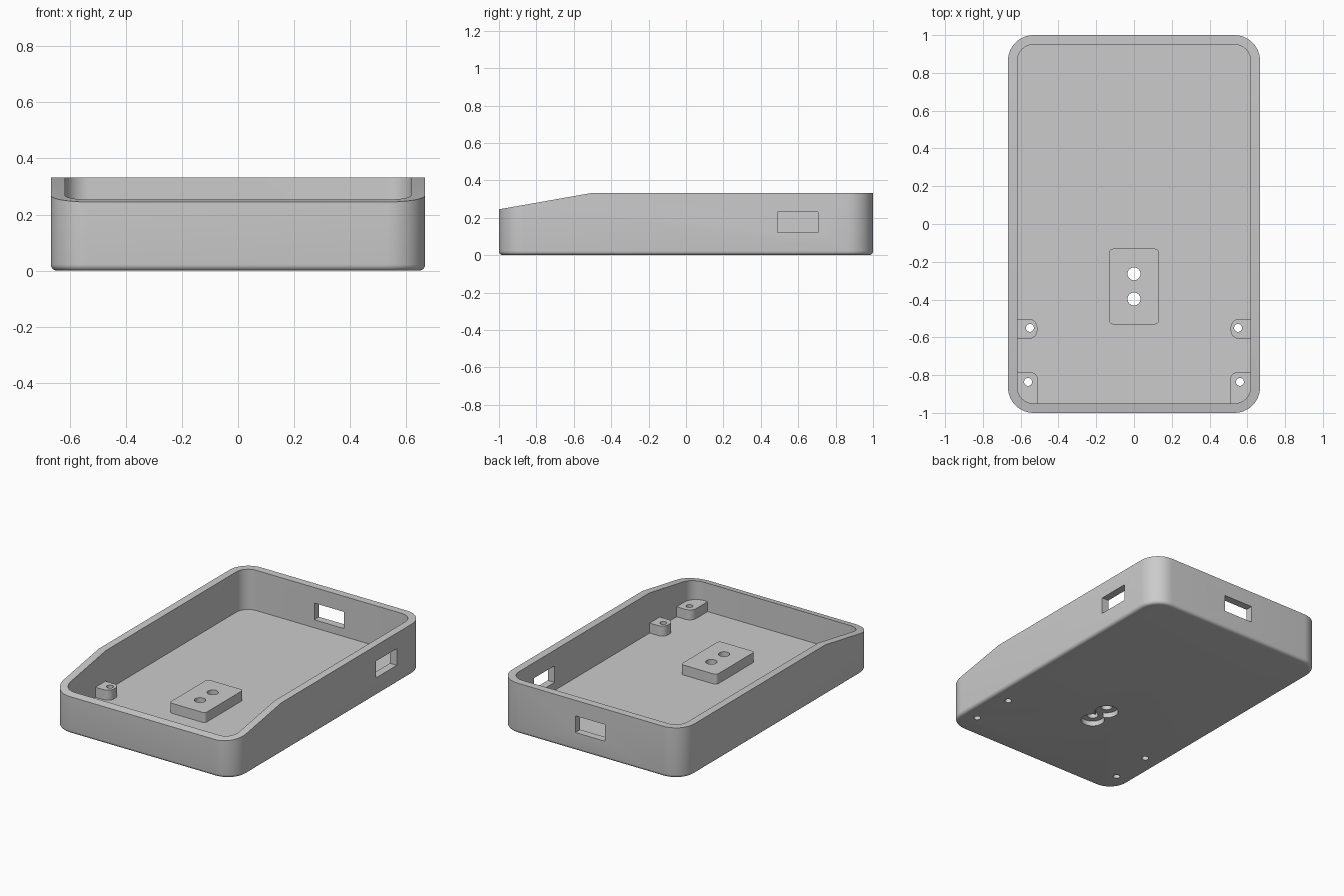
import bpy
import bmesh
from math import sin, cos, pi

if "Cube" in bpy.data.objects:
    bpy.data.objects.remove(bpy.data.objects["Cube"])

HALF_X, HALF_Y, HEIGHT = 0.667, 1.0, 0.333
WALL, FLOOR, BOSS_TOP = 0.05, 0.067, 0.133
RADIUS = 0.135

grey = bpy.data.materials.new("plain grey")
grey.use_nodes = True
colour = (0.6, 0.6, 0.6, 1)
grey.diffuse_color = colour
grey.node_tree.nodes["Principled BSDF"].inputs["Base Color"].default_value = colour


def make_object(name, bm):
    bmesh.ops.recalc_face_normals(bm, faces=bm.faces)
    mesh = bpy.data.meshes.new(name)
    bm.to_mesh(mesh)
    bm.free()
    mesh.materials.append(grey)
    obj = bpy.data.objects.new(name, mesh)
    bpy.context.collection.objects.link(obj)
    return obj


def rounded_prism(x0, x1, y0, y1, z0, z1, radii, steps=12):
    """Upright prism; radii run anticlockwise from the (x1, y1) corner."""
    bm = bmesh.new()
    corners = [(x1, y1, -1, -1), (x0, y1, 1, -1), (x0, y0, 1, 1), (x1, y0, -1, 1)]
    verts = []
    for i, ((x, y, sx, sy), r) in enumerate(zip(corners, radii)):
        for k in range(steps + 1 if r else 1):
            a = pi / 2 * (i + k / steps)
            px = x + sx * r + r * cos(a) if r else x
            py = y + sy * r + r * sin(a) if r else y
            verts.append(bm.verts.new((px, py, z0)))
    base = bm.faces.new(verts)
    top = bmesh.ops.extrude_face_region(bm, geom=[base])["geom"]
    moved = [v for v in top if isinstance(v, bmesh.types.BMVert)]
    bmesh.ops.translate(bm, vec=(0, 0, z1 - z0), verts=moved)
    if not any(f.normal.z and len(f.verts) == len(verts) and
               all(abs(v.co.z - z0) < 1e-6 for v in f.verts) for f in bm.faces):
        bm.faces.new(verts)
    bmesh.ops.recalc_face_normals(bm, faces=bm.faces)
    return bm


def cylinder(x, y, r, z0, z1, sides=32):
    bm = bmesh.new()
    bmesh.ops.create_cone(bm, cap_ends=True, segments=sides, radius1=r, radius2=r, depth=z1 - z0)
    bmesh.ops.translate(bm, vec=(x, y, (z0 + z1) / 2), verts=bm.verts)
    return make_object("hole_cutter", bm)


def cut(target, cutters):
    bpy.context.view_layer.objects.active = target
    for cutter in cutters:
        mod = target.modifiers.new("cut", 'BOOLEAN')
        mod.operation, mod.solver, mod.object = 'DIFFERENCE', 'EXACT', cutter
        bpy.ops.object.modifier_apply(modifier=mod.name)


# Outer tray: rounded block, softened bottom edge, sloping front rim
bm = rounded_prism(-HALF_X, HALF_X, -HALF_Y, HALF_Y, 0, HEIGHT, [RADIUS] * 4)
bottom_edges = [e for e in bm.edges if all(v.co.z < 1e-5 for v in e.verts)]
bmesh.ops.bevel(bm, geom=bottom_edges, offset=0.022, segments=5, profile=0.5, affect='EDGES')
sliced = bmesh.ops.bisect_plane(bm, geom=bm.verts[:] + bm.edges[:] + bm.faces[:],
                                plane_co=(0, -0.5, HEIGHT), plane_no=(0, -0.176, 1),
                                clear_outer=True)
bmesh.ops.holes_fill(bm, edges=[e for e in bm.edges if e.is_boundary])
tray = make_object("tray", bm)

# Hollow inside
ix, iy = HALF_X - WALL, HALF_Y - WALL
cavity = make_object("cavity_cutter", rounded_prism(-ix, ix, -iy, iy, FLOOR, 0.6, [RADIUS - WALL] * 4))

# Port openings in the back wall and the +x wall
back_port = make_object("port_cutter", rounded_prism(-0.108, 0.108, 0.9, 1.1, 0.12, 0.23, [0] * 4))
side_port = make_object("port_cutter", rounded_prism(0.58, 0.75, 0.49, 0.705, 0.12, 0.23, [0] * 4))

# Raised pad and screw bosses
parts = [make_object("raised_pad", rounded_prism(-0.131, 0.131, -0.531, -0.131,
                                                 FLOOR - 0.01, BOSS_TOP, [0.02] * 4))]
holes = []
for side, s in (("left", 1), ("right", -1)):
    for place, box, radii, hole in (
            ("middle", (0.512, 0.64, -0.608, -0.502), [0, 0.045, 0.045, 0], (0.551, -0.55)),
            ("front", (0.507, 0.63, -0.965, -0.784), [0, 0.045, 0, 0.09], (0.561, -0.836))):
        bm = rounded_prism(*box, FLOOR - 0.01, BOSS_TOP, radii)
        for v in bm.verts:
            v.co.x *= s
        parts.append(make_object(f"{place}_{side}_boss", bm))
        holes.append(cylinder(s * hole[0], hole[1], 0.021, -0.1, 0.3))

# Paired pad holes with wide recesses underneath
recesses = []
for y in (-0.264, -0.397):
    holes.append(cylinder(0, y, 0.034, -0.1, 0.3))
    recesses.append(cylinder(0, y, 0.072, -0.1, 0.034, 48))

cut(tray, [cavity, back_port, side_port] + recesses + holes)
for part in parts:
    cut(part, holes)

for cutter in [cavity, back_port, side_port] + recesses + holes:
    bpy.data.objects.remove(cutter)

# Smooth curved walls, crisp edges
bpy.ops.object.select_all(action='DESELECT')
for obj in [tray] + parts:
    obj.select_set(True)
bpy.context.view_layer.objects.active = tray
bpy.ops.object.shade_smooth_by_angle(angle=pi / 6)
